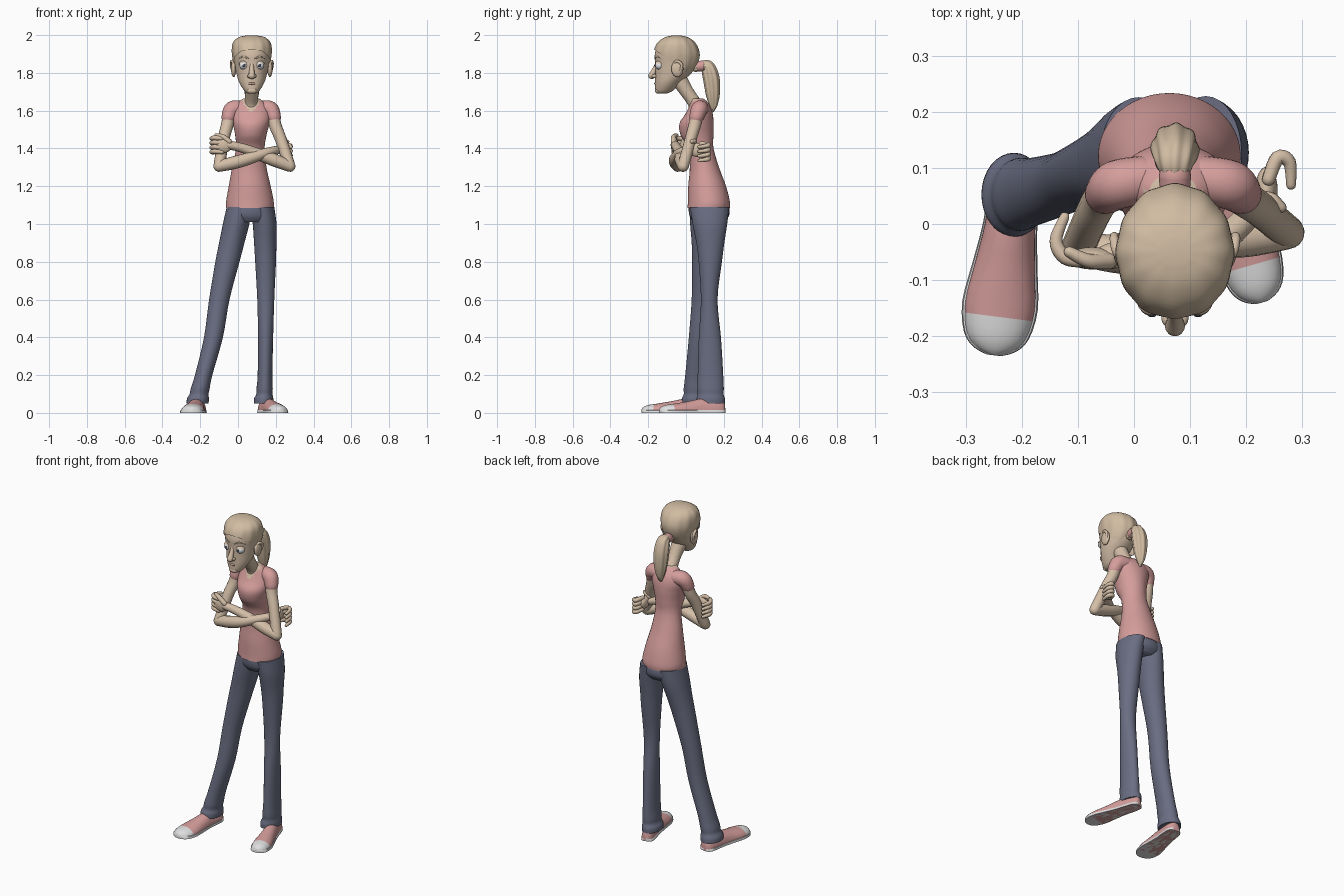
import bpy, bmesh, math
from mathutils import Vector

cube = bpy.data.objects.get("Cube")
if cube:
    bpy.data.objects.remove(cube, do_unlink=True)


def material(name, *rgb):
    m = bpy.data.materials.new(name)
    m.use_nodes = True
    m.diffuse_color = (*rgb, 1)
    for node in m.node_tree.nodes:
        if node.type == 'BSDF_PRINCIPLED':
            node.inputs["Base Color"].default_value = (*rgb, 1)
            node.inputs["Roughness"].default_value = 0.8
    return m


SKIN = material("skin", .66, .52, .39)
HAIR = material("hair", .63, .50, .36)
PINK = material("pink_cloth", .66, .34, .33)
DENIM = material("denim", .145, .155, .225)
WHITE = material("white_rubber", .74, .74, .74)
EYE = material("eye_white", .78, .8, .82)
DARK = material("pupil", .06, .07, .09)
LIP = material("lips", .52, .34, .27)
CX = .073  # the upper body stands a little to its left


def finish(name, bm, mat):
    bmesh.ops.recalc_face_normals(bm, faces=bm.faces[:])
    me = bpy.data.meshes.new(name)
    bm.to_mesh(me)
    bm.free()
    for p in me.polygons:
        p.use_smooth = True
    me.set_sharp_from_angle(angle=math.radians(50))
    me.materials.append(mat)
    ob = bpy.data.objects.new(name, me)
    bpy.context.scene.collection.objects.link(ob)
    return ob


def spline(rows, steps):
    """Catmull-Rom interpolation of rows of numbers."""
    out = []
    for i in range(len(rows) - 1):
        a, b, c, d = (rows[max(0, min(len(rows) - 1, i + k))] for k in (-1, 0, 1, 2))
        for s in range(steps):
            t = s / steps
            out.append([q + t / 2 * (r - p + t * (2*p - 5*q + 4*r - u + t * (3*(q - r) + u - p)))
                        for p, q, r, u in zip(a, b, c, d)])
    return out + [list(rows[-1])]


def loft(name, rings, mat):
    bm = bmesh.new()
    loops = [[bm.verts.new(p) for p in ring] for ring in rings]
    n = len(loops[0])
    for lo, hi in zip(loops, loops[1:]):
        for i in range(n):
            bm.faces.new((lo[i], lo[(i + 1) % n], hi[(i + 1) % n], hi[i]))
    bm.faces.new(loops[0])
    bm.faces.new(loops[-1])
    return finish(name, bm, mat)


def angles(n):
    return [2 * math.pi * i / n for i in range(n)]


def stack(name, rows, mat, n=32, steps=4, ridge=0, grow=1):
    """Loft of level ellipses; each row is z, x, front y, back y, half width."""
    rings = []
    for z, x, y0, y1, rx in spline(rows, steps):
        rings.append([(x + rx * k * math.cos(a), (y0 + y1) / 2 + (y1 - y0) / 2 * k * math.sin(a), z)
                      for a in angles(n) for k in [grow + ridge * math.cos(12 * a)]])
    return loft(name, rings, mat)


def tube(name, rows, mat, n=16, steps=5, ridge=0):
    """Round-ended tube; each row is x, y, z, radius."""
    pts = [(Vector(r[:3]), r[3]) for r in spline(rows, steps)]
    for end, nxt, at in ((pts[0], pts[1], 0), (pts[-1], pts[-2], None)):
        d, r = (end[0] - nxt[0]).normalized(), end[1]
        for f, g in ((.45, .89), (.8, .6), (.97, .24)):
            cap = (end[0] + d * r * f, r * g)
            pts.insert(0, cap) if at == 0 else pts.append(cap)
    rings, side = [], None
    for i, (p, r) in enumerate(pts):
        t = (pts[min(i + 1, len(pts) - 1)][0] - pts[max(i - 1, 0)][0]).normalized()
        side = (side - t * side.dot(t)).normalized() if side else t.orthogonal().normalized()
        up = t.cross(side)
        rings.append([p + (side * math.cos(a) + up * math.sin(a)) * r * (1 + ridge * math.cos(8 * a))
                      for a in angles(n)])
    return loft(name, rings, mat)


def ball(name, centre, size, mat):
    bm = bmesh.new()
    bmesh.ops.create_uvsphere(bm, u_segments=24, v_segments=16, radius=1)
    for v in bm.verts:
        v.co = Vector(c + s * k for c, s, k in zip(centre, size, v.co))
    return finish(name, bm, mat)


def keep_above(ob, point, normal):
    bm = bmesh.new()
    bm.from_mesh(ob.data)
    bmesh.ops.bisect_plane(bm, geom=bm.verts[:] + bm.edges[:] + bm.faces[:],
                           plane_co=point, plane_no=normal, clear_inner=True)
    bm.to_mesh(ob.data)
    bm.free()


def paint(ob, mat, rule):
    ob.data.materials.append(mat)
    for p in ob.data.polygons:
        if rule(p.center):
            p.material_index = 1


# Shirt with a V neckline
shirt = stack("shirt", [
    (1.085, .063, .008, .232, .126), (1.12, .063, .01, .232, .126), (1.2, .062, .012, .212, .111),
    (1.3, .06, .02, .175, .091), (1.4, .065, .012, .146, .076), (1.47, .068, -.028, .145, .083),
    (1.53, .07, -.035, .146, .096), (1.58, .07, -.005, .142, .103), (1.62, .07, .015, .13, .094),
    (1.65, .07, .022, .11, .062), (1.665, .07, .025, .09, .042)], PINK, n=48, steps=6)
paint(shirt, SKIN, lambda c: c.y < .06 and abs(c.x - .07) < (c.z - 1.585) * .75)

# Jeans
stack("jeans_hips", [(1.14, .063, .02, .215, .112), (1.08, .063, .014, .23, .125),
                     (1.04, .064, .02, .226, .128), (1.01, .066, .04, .2, .1)], DENIM)
stack("jeans_right_leg", [
    (1.09, .008, .02, .226, .068), (1, -.01, .022, .213, .07), (.9, -.033, .03, .188, .067),
    (.8, -.056, .033, .168, .064), (.6, -.099, .03, .143, .054), (.4, -.13, .015, .128, .05),
    (.2, -.182, -.004, .118, .046), (.13, -.2, -.012, .118, .05), (.1, -.206, -.012, .117, .05),
    (.075, -.212, -.022, .125, .058), (.05, -.214, -.022, .127, .058)], DENIM)
stack("jeans_left_leg", [
    (1.09, .128, .022, .228, .064), (1, .141, .035, .218, .063), (.9, .144, .055, .203, .059),
    (.8, .146, .067, .19, .055), (.6, .147, .079, .167, .045), (.4, .146, .068, .185, .04),
    (.2, .143, .062, .197, .039), (.13, .141, .06, .2, .043), (.1, .14, .062, .199, .043),
    (.075, .136, .055, .206, .051), (.05, .135, .055, .206, .051)], DENIM)

# Shoes: stations are fraction of length, half width, height
STATIONS = [(0, .018, .05), (.03, .034, .06), (.12, .043, .07), (.35, .046, .075), (.55, .055, .062),
            (.75, .064, .05), (.9, .055, .042), (.97, .036, .032), (1, .012, .022)]


def shoe(label, heel, toe, width):
    heel, toe = Vector((*heel, 0)), Vector((*toe, 0))
    along = (toe - heel).normalized()
    across = Vector((-along.y, along.x, 0))

    def build(name, mat, grow, height):
        rings = []
        for t, w, h in spline(STATIONS, 3):
            top = height or h
            rings.append([heel.lerp(toe, t) + across * w * width * grow * math.cos(a)
                          + Vector((0, 0, top * max(0, math.sin(a)) ** (.3 if height else .8)))
                          for a in angles(24)])
        return loft(name, rings, mat)

    upper = build(label + "_shoe", PINK, 1, None)
    paint(upper, WHITE, lambda c: (c - heel).dot(along) > .79 * (toe - heel).length)
    build(label + "_sole", WHITE, 1.06, .02)


shoe("right", (-.205, .12), (-.25, -.234), 1)
shoe("left", (.13, .204), (.228, -.14), .86)

# Sleeves and arms, crossed over the chest
ELBOWS = {"right": (-.1, -.043, 1.306), "left": (.274, -.015, 1.306)}
MIDDLES = {"right": (-.076, .012, 1.45), "left": (.226, .025, 1.45)}
for side, s in (("right", -1), ("left", 1)):
    tube(side + "_sleeve", [(.07 + s * .05, .08, 1.61, .042), (.07 + s * .1, .07, 1.607, .044),
                            (.07 + s * .12, .055, 1.565, .038)], PINK, n=24)
    tube(side + "_upper_arm", [(.07 + s * .115, .06, 1.58, .034), (.07 + s * .128, .045, 1.52, .033),
                               (*MIDDLES[side], .031), (*ELBOWS[side], .03)], SKIN)
tube("right_forearm", [(*ELBOWS["right"], .03), (-.02, -.055, 1.325, .034), (.06, -.055, 1.347, .032),
                       (.16, -.025, 1.38, .025), (.225, .04, 1.395, .022)], SKIN)
tube("left_forearm", [(*ELBOWS["left"], .03), (.2, -.025, 1.335, .034), (.12, -.03, 1.365, .031),
                      (.03, -.045, 1.4, .025), (-.045, -.058, 1.418, .023)], SKIN)

# Hands: one wraps round the opposite arm, the other is tucked behind
ball("left_palm", (-.075, -.061, 1.418), (.043, .02, .042), SKIN)
ball("right_palm", (.236, .06, 1.392), (.02, .042, .037), SKIN)
for i in range(4):
    drop = .024 * i
    tube(f"left_finger_{i}", [(-.085, -.066, 1.453 - drop, .012), (-.122, -.06, 1.456 - drop, .013),
                              (-.139, -.03, 1.453 - drop, .012), (-.124, .012, 1.45 - drop, .009)], SKIN, n=10)
    tube(f"right_finger_{i}", [(.24, .08, 1.425 - drop, .012), (.256, .118, 1.42 - drop, .013),
                               (.277, .11, 1.414 - drop, .012), (.28, .07, 1.408 - drop, .009)], SKIN, n=10)
tube("left_thumb", [(-.045, -.066, 1.435, .015), (-.08, -.066, 1.462, .013), (-.115, -.05, 1.47, .01)], SKIN, n=10)
tube("right_thumb", [(.225, .04, 1.42, .014), (.242, .045, 1.438, .013), (.262, .03, 1.436, .01)], SKIN, n=10)

# Neck and head
tube("neck", [(.07, -.04, 1.77, .045), (CX, .005, 1.7, .036), (.07, .045, 1.64, .036),
              (.07, .06, 1.59, .045)], SKIN, n=24)
HEAD = [(1.69, CX, -.148, -.105, .02), (1.705, CX, -.162, -.07, .04), (1.75, CX, -.163, -.025, .067),
        (1.8, CX, -.163, .03, .082), (1.85, CX, -.164, .058, .092), (1.9, CX, -.165, .064, .099),
        (1.95, CX, -.146, .044, .094), (1.98, CX, -.108, .008, .066), (1.99, CX, -.07, -.03, .025)]
stack("head", HEAD, SKIN, n=40)
hair = stack("hair", [(r[0] + .008, *r[1:]) for r in HEAD], HAIR, n=96, ridge=.012, grow=1.06)
keep_above(hair, (CX, -.16, 1.918), (0, .115, .16))
tube("nose", [(CX, -.153, 1.85, .01), (CX, -.168, 1.815, .013), (CX, -.182, 1.785, .018)], SKIN)
tube("mouth", [(CX - .024, -.152, 1.742, .004), (CX, -.162, 1.744, .007), (CX + .024, -.152, 1.742, .004)], LIP, n=10)
tube("chin", [(CX - .01, -.148, 1.706, .016), (CX + .01, -.148, 1.706, .016)], SKIN)
for side, s in (("right", -1), ("left", 1)):
    ex = CX + s * .041
    ball(side + "_eye", (ex, -.139, 1.84), (.025, .025, .023), EYE)
    ball(side + "_pupil", (ex, -.162, 1.839), (.008, .004, .008), DARK)
    lid = ball(side + "_eyelid", (ex, -.139, 1.84), (.028, .028, .026), SKIN)
    keep_above(lid, (ex, -.139, 1.848), (0, .25, 1))
    tube(side + "_eyebrow", [(CX + s * .018, -.162, 1.876, .004), (CX + s * .042, -.153, 1.886, .005),
                             (CX + s * .066, -.132, 1.876, .003)], HAIR, n=8)
    ball(side + "_nostril", (CX + s * .014, -.168, 1.783), (.01, .014, .01), SKIN)
    ball(side + "_ear", (CX + s * .096, -.046, 1.822), (.014, .032, .043), SKIN)
    tube(side + "_ear_rim", [(CX + s * .09, -.07, 1.835, .006), (CX + s * .104, -.05, 1.862, .008),
                             (CX + s * .108, -.022, 1.84, .008), (CX + s * .096, -.04, 1.785, .007)], SKIN, n=10)

# Ponytail and its band
tube("ponytail", [(CX, .05, 1.83, .024), (CX, .085, 1.837, .024), (CX, .115, 1.83, .036), (CX, .134, 1.77, .042),
                  (CX, .142, 1.69, .036), (CX, .144, 1.63, .022), (CX, .14, 1.6, .009)], HAIR, n=64, ridge=.05)
tube("hair_band", [(CX, .07, 1.834, .028), (CX, .086, 1.837, .029)], PINK, n=20)
